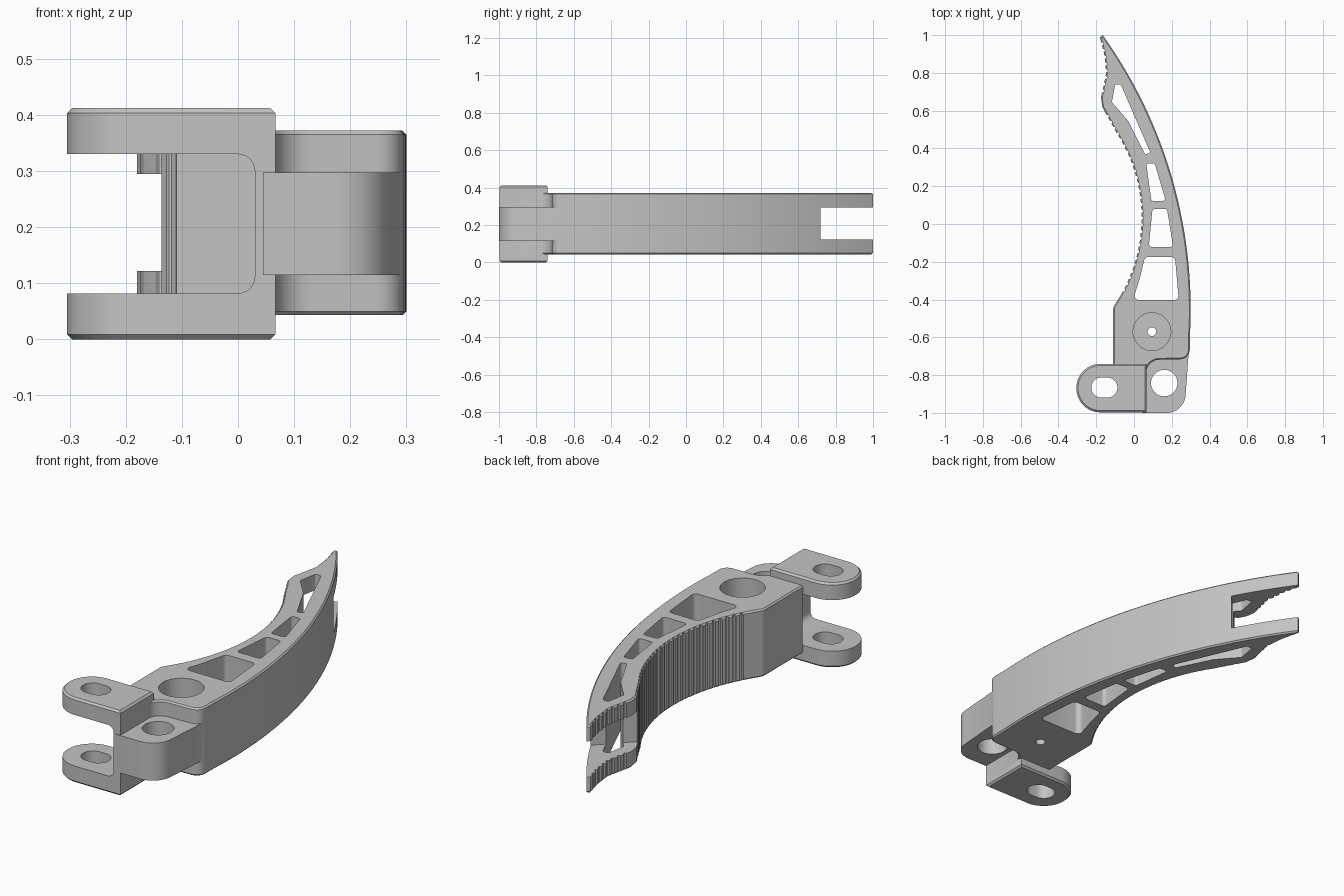
import bpy, bmesh, math
from mathutils import Vector, Matrix

if "Cube" in bpy.data.objects:
    bpy.data.objects.remove(bpy.data.objects["Cube"])

grey = bpy.data.materials.new("plain grey")
grey.use_nodes = True
grey.diffuse_color = (0.55, 0.55, 0.55, 1)
grey.node_tree.nodes["Principled BSDF"].inputs["Base Color"].default_value = grey.diffuse_color


def rounded(points, radius=0.0, steps=6):
    """Outline with filleted corners; a point may carry its own radius."""
    out = []
    for i, point in enumerate(points):
        p = Vector(point[:2])
        r = point[2] if len(point) > 2 else radius
        if r == 0:
            out.append(p)
            continue
        a = (Vector(points[i - 1][:2]) - p).normalized()
        b = (Vector(points[(i + 1) % len(points)][:2]) - p).normalized()
        half = a.angle(b) / 2
        centre = p + (a + b).normalized() * r / math.sin(half)
        t = r / math.tan(half)
        u, v = p + a * t - centre, p + b * t - centre
        sweep = math.atan2(u.x * v.y - u.y * v.x, u.dot(v))
        out += [centre + Matrix.Rotation(sweep * k / steps, 2) @ u for k in range(steps + 1)]
    return out


def circle(x, y, r, sides=48):
    return [Vector((x + r * math.cos(k * math.tau / sides),
                    y + r * math.sin(k * math.tau / sides))) for k in range(sides)]


def inset(outline, d):
    """Shrink a counter-clockwise outline by d."""
    out = []
    for i, p in enumerate(outline):
        a = (p - outline[i - 1]).normalized()
        b = (outline[(i + 1) % len(outline)] - p).normalized()
        normals = Vector((-a.y - b.y, a.x + b.x))
        out.append(p + normals * d / (1 + a.dot(b)))
    return out


def prism(name, outlines, low, high, chamfer=0.0):
    """Solid between low and high for each outline, with chamfered rims."""
    bm = bmesh.new()
    for outline in outlines:
        layers = [(outline, low + chamfer), (outline, high - chamfer)]
        if chamfer:
            small = inset(outline, chamfer)
            layers = [(small, low)] + layers + [(small, high)]
        rings = [[bm.verts.new((p.x, p.y, z)) for p in shape] for shape, z in layers]
        bm.faces.new(rings[0][::-1])
        bm.faces.new(rings[-1])
        for lower, upper in zip(rings, rings[1:]):
            for i in range(len(lower)):
                bm.faces.new((lower[i - 1], lower[i], upper[i], upper[i - 1]))
    bmesh.ops.recalc_face_normals(bm, faces=bm.faces)
    mesh = bpy.data.meshes.new(name)
    bm.to_mesh(mesh)
    bm.free()
    mesh.materials.append(grey)
    obj = bpy.data.objects.new(name, mesh)
    bpy.context.collection.objects.link(obj)
    return obj


def combine(target, other, operation):
    mod = target.modifiers.new(operation.lower(), 'BOOLEAN')
    mod.operation, mod.object, mod.solver = operation, other, 'EXACT'
    bpy.context.view_layer.objects.active = target
    bpy.ops.object.modifier_apply(modifier=mod.name)
    bpy.data.objects.remove(other)


def arc(cx, cy, r, start, end, steps):
    angles = [start + (end - start) * k / steps for k in range(steps + 1)]
    return [(cx + r * math.cos(a), cy + r * math.sin(a)) for a in angles]


# Curved finger body: convex back, hooked tip, concave gripping side
back = arc(-2.193, -0.45, 2.493, -0.06, 0.6205, 32)
grip = [(-0.18, 0.988), (-0.158, 0.9), (-0.147, 0.8), (-0.175, 0.67, 0.015), (-0.168, 0.62, 0.02)]
grip += arc(-0.78, 0.035, 0.82, 0.58, -0.53, 32)
heel = [(-0.11, -0.44, 0.04), (-0.11, -0.76), (0, -0.76), (0, -0.82),
        (0.064, -0.82), (0.064, -0.72, 0.07), (0.295, -0.715, 0.05)]
finger = prism("gripper_finger", [rounded(back + grip + heel)], 0.043, 0.372, 0.007)

# Pair of mounting lugs, made as one block and then split by the gap
lug_shape = rounded([(0.067, -0.997), (0.067, -0.74), (-0.305, -0.74, 0.127),
                     (-0.305, -0.997, 0.127)], steps=14)
combine(finger, prism("mounting_lugs", [lug_shape], 0, 0.412, 0.009), 'UNION')
gap = prism("lug_gap", [rounded([(-0.5, 0.082), (0.03, 0.082, 0.03),
                                 (0.03, 0.33, 0.03), (-0.5, 0.33)])], 0.737, 1.1)
gap.data.transform(Matrix.Rotation(math.pi / 2, 4, 'X'))
combine(finger, gap, 'DIFFERENCE')

# Pivot knuckle
knuckle = rounded([(0.045, -1), (0.266, -1, 0.1), (0.291, -0.66), (0.2, -0.6), (0.045, -0.6)],
                  steps=12)
knuckle = [p for p in knuckle]
combine(finger, prism("pivot_knuckle", [knuckle], 0.115, 0.297), 'UNION')

# Lightening windows
windows = [
    [(0.058, -0.175), (0.217, -0.175), (0.237, -0.402), (-0.005, -0.402), (0.03, -0.29)],
    [(0.098, 0.08), (0.175, 0.08), (0.207, -0.122), (0.078, -0.122)],
    [(0.065, 0.32), (0.11, 0.32), (0.168, 0.122), (0.092, 0.122)],
    [(-0.1, 0.74), (-0.07, 0.738), (0.088, 0.375), (0.058, 0.37), (-0.03, 0.545), (-0.117, 0.645)],
]
radii = [0.022, 0.016, 0.012, 0.009]
combine(finger, prism("windows", [rounded(w, r) for w, r in zip(windows, radii)], -0.1, 0.6),
        'DIFFERENCE')

# Pin hole, slotted lug holes, stepped bore
slot = rounded([(-0.226, -0.919), (-0.088, -0.919), (-0.088, -0.813), (-0.226, -0.813)], 0.0525, 10)
combine(finger, prism("pin_holes", [circle(0.16, -0.842, 0.07), slot], -0.1, 0.6), 'DIFFERENCE')
combine(finger, prism("bore", [circle(0.095, -0.57, 0.1)], 0.1, 0.6), 'DIFFERENCE')
combine(finger, prism("screw_hole", [circle(0.095, -0.57, 0.023, 24)], -0.1, 0.3), 'DIFFERENCE')

# Slanted slot that forks the tip
fork = [Vector(p) for p in ((0.15, 0.865), (0.15, 1.2), (-0.35, 1.2), (-0.35, 0.35))]
combine(finger, prism("tip_slot", [fork], 0.122, 0.295), 'DIFFERENCE')

# Grip grooves spaced evenly along the gripping side
pitch, carry, grooves = 0.036, 0.0, []
path = [Vector(p[:2]) for p in grip]
for p, q in zip(path, path[1:]):
    length = (q - p).length
    while carry < length:
        c = p.lerp(q, carry / length)
        if -0.37 < c.y < 0.57 or 0.7 < c.y < 0.96:
            grooves.append(circle(c.x, c.y, 0.009, 8))
        carry += pitch
    carry -= length
combine(finger, prism("grip_grooves", grooves, -0.1, 0.6), 'DIFFERENCE')

# Shading
bpy.ops.object.select_all(action='DESELECT')
finger.select_set(True)
bpy.context.view_layer.objects.active = finger
bpy.ops.object.shade_smooth_by_angle(angle=math.radians(28))
